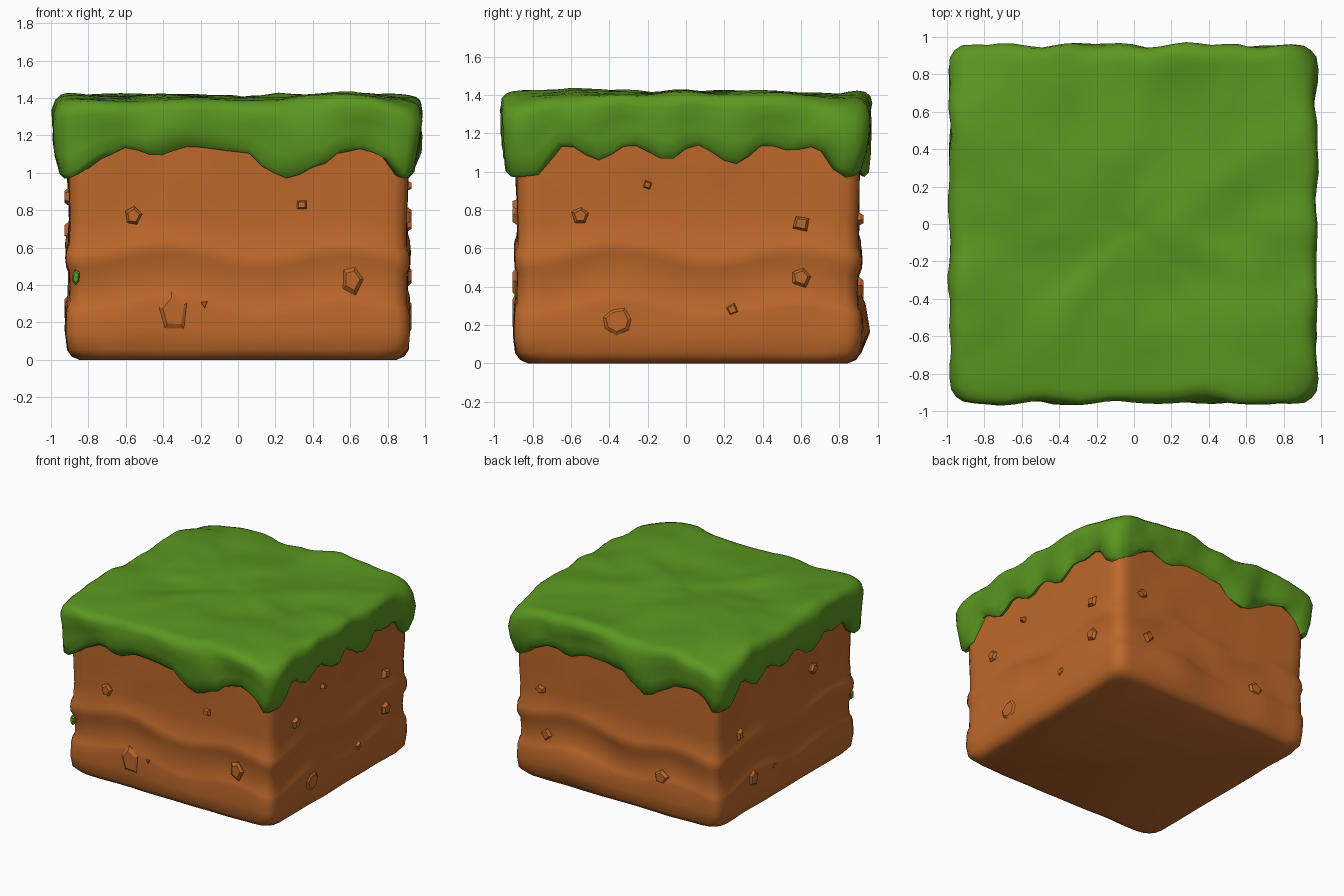
import bpy, bmesh, math, random
from mathutils import Vector, noise

if "Cube" in bpy.data.objects:
    bpy.data.objects.remove(bpy.data.objects["Cube"])

random.seed(4)
N = 28  # points per side of each loop
WIDE = 1.015  # the dirt is slightly wider than deep
BACK = .01    # and sits slightly to the back


def material(name, rgb):
    m = bpy.data.materials.new(name)
    m.diffuse_color = (*rgb, 1)
    m.use_nodes = True
    m.node_tree.nodes["Principled BSDF"].inputs["Base Color"].default_value = m.diffuse_color
    return m


GRASS = material("grass green", (0.105, 0.31, 0.014))
DIRT = material("dirt brown", (0.52, 0.14, 0.024))


def finish(bm, name, mat, angle=None):
    bmesh.ops.recalc_face_normals(bm, faces=bm.faces)
    me = bpy.data.meshes.new(name)
    bm.to_mesh(me)
    bm.free()
    ob = bpy.data.objects.new(name, me)
    bpy.context.collection.objects.link(ob)
    me.materials.append(mat)
    if angle:
        bpy.ops.object.select_all(action='DESELECT')
        ob.select_set(True)
        bpy.context.view_layer.objects.active = ob
        bpy.ops.object.shade_smooth_by_angle(angle=math.radians(angle))
    return ob


def turn(side, u, out):
    """Point at position u along a side (0 front, 1 right, 2 back, 3 left)."""
    return ((u, -out), (out, u), (-u, out), (-out, -u))[side]


def rounded_loop(r):
    """Unit rounded square: list of (x, y, side, u)."""
    pts = []
    for side in range(4):
        for i in range(N):
            u = -1 + 2 * i / N
            p = Vector(turn(side, u, 1))
            k = Vector([max(-1 + r, min(1 - r, c)) for c in p])
            d = p - k
            if d.length > r:
                p = k + d.normalized() * r
            pts.append((p.x, p.y, side, u))
    return pts


def loft(bm, rings, cap_start, cap_end):
    vs = [[bm.verts.new(p) for p in ring] for ring in rings]
    for a, b in zip(vs, vs[1:]):
        for i in range(len(a)):
            j = (i + 1) % len(a)
            bm.faces.new((a[i], a[j], b[j], b[i]))
    if cap_start:
        bm.faces.new(vs[0])
    if cap_end:
        bm.faces.new(vs[-1])


def lerp_table(table, u):
    for (a, za), (b, zb) in zip(table, table[1:]):
        if u <= b:
            t = max(0, (u - a) / (b - a))
            t = t * t * (3 - 2 * t)
            return za + (zb - za) * t
    return table[-1][1]


# Dirt block: stacked loops (half size, height, how much the strata wave moves it)
profile = [(.835, 0, 0), (.872, .018, 0), (.896, .055, 0), (.905, .15, .3), (.905, .27, 1),
           (.901, .3, 1), (.891, .33, 1), (.889, .4, 1), (.89, .49, 1), (.904, .53, 1),
           (.906, .57, 1), (.903, .6, 1), (.891, .635, 1), (.888, .75, .4), (.89, .9, 0),
           (.895, 1.0, 0), (.895, 1.2, 0)]
rings = []
for half, z, w in profile:
    ring = []
    for x, y, side, u in rounded_loop(.14 if z < .03 else .09):
        s = side + (u + 1) / 2
        wave = .034 * math.sin(4 * math.pi * s - 2.2) + .012 * math.sin(2 * math.pi * s)
        bump = .012 * noise.noise(Vector((x * 3, y * 3, z * 4))) if z > 0 else 0
        h = half + bump
        swell = 0
        if y > .9:  # the low stratum swells out at the back
            swell = .05 * math.exp(-((z - .19) / .09) ** 2 - ((x - .4) / .28) ** 2)
        ring.append((x * h * WIDE, y * h + BACK + swell, z + w * wave))
    rings.append(ring)
bm = bmesh.new()
loft(bm, rings, True, True)
finish(bm, "dirt_block", DIRT, 45)

# Grass cap: dripping hem heights along the long and short pattern sides
hem_a = [(-1, .97), (-.9, .98), (-.8, 1.07), (-.63, 1.135), (-.46, 1.09), (-.28, 1.14), (.05, 1.11),
         (.2, 1.0), (.3, .97), (.45, 1.03), (.6, 1.11), (.74, 1.13), (.85, 1.07), (.94, .97), (1, .97)]
hem_b = [(-1, .97), (-.87, .98), (-.69, 1.14), (-.5, 1.06), (-.32, 1.14), (-.1, 1.06), (.05, 1.14),
         (.28, 1.04), (.46, 1.14), (.6, 1.11), (.74, 1.13), (.91, .97), (1, .96)]
# (half size, blend from hem to top, offset)
cap = [(.86, 0, .05), (.9, 0, .012), (.925, 0, 0), (.95, 0, .025), (.963, .3, 0), (.97, .55, 0),
       (.97, .76, 0), (.956, .89, 0), (.93, .96, 0), (.895, .99, 0), (.86, 1, 0)]
cap += [(.86 - .08 * k, 1, 0) for k in range(1, 11)] + [(.025, 1, 0)]


def top_height(x, y):
    n = noise.noise(Vector((x * 2.6 + 5, y * 3.2, 1.3)))
    droop = max(0, abs(x) + abs(y) - 1.5)  # corners sag, most at the back left
    sag = .06 + .06 * (y > 0) + .06 * (x < 0 < y)
    return 1.406 + .036 * n + .01 * noise.noise(Vector((x * 6, y * 6, 4))) - sag * droop


rings = []
for half, t, dz in cap:
    ring = []
    for x, y, side, u in rounded_loop(.12):
        e = lerp_table(hem_b if side % 2 else hem_a, u)
        h = half
        if .88 < half:
            h += .032 * noise.noise(Vector((x * 5, y * 5, t * 1.5 + 7)))
        px, py = x * h, y * h
        ring.append((px * 1.01 - .006, py * .985, e + (top_height(px, py) - e) * t + dz))
    rings.append(ring)
bm = bmesh.new()
loft(bm, rings, False, True)
finish(bm, "grass_cap", GRASS, 50)


# Pebbles: faceted chips on each side (side, along, height, width, tall, sides)
def chip(bm, side, u, z, w, h, n, out=.018):
    rings = []
    phase = random.uniform(0, 6)
    jit = [random.uniform(.85, 1.15) for _ in range(n)]
    grow = WIDE if side % 2 else 1
    for scale, depth in ((1.0, .86), (1.0, .897), (.68, .897 + out)):
        ring = []
        for i in range(n):
            a = phase + 2 * math.pi * i / n
            x, y = turn(side, u + math.cos(a) * w / 2 * scale * jit[i], depth * grow)
            ring.append((x, y + BACK, z + math.sin(a) * h / 2 * scale * jit[i]))
        rings.append(ring)
    loft(bm, rings, True, True)


chips = [(0, -.56, .77, .1, .12, 5), (0, .34, .83, .07, .06, 4), (0, -.35, .26, .18, .24, 5),
         (0, -.18, .3, .05, .05, 3), (0, .61, .43, .11, .16, 5),
         (1, -.56, .77, .09, .1, 5), (1, -.21, .93, .05, .05, 4), (1, .59, .73, .1, .09, 4),
         (1, .59, .45, .12, .11, 5), (1, -.37, .22, .18, .16, 7), (1, .23, .28, .07, .07, 4),
         (2, -.67, .75, .09, .07, 5), (2, -.62, .4, .1, .1, 4), (2, .41, .33, .13, .11, 5),
         (3, .35, .87, .09, .09, 5), (3, -.6, .69, .07, .1, 4), (3, -.43, .28, .13, .15, 5),
         (3, -.17, .28, .08, .06, 4)]
bm = bmesh.new()
for c in chips:
    chip(bm, *c)
finish(bm, "pebbles", DIRT)

# Small moss fleck near the front left corner
bm = bmesh.new()
chip(bm, 0, -.868, .44, .045, .09, 6, .01)
finish(bm, "moss_fleck", GRASS)
